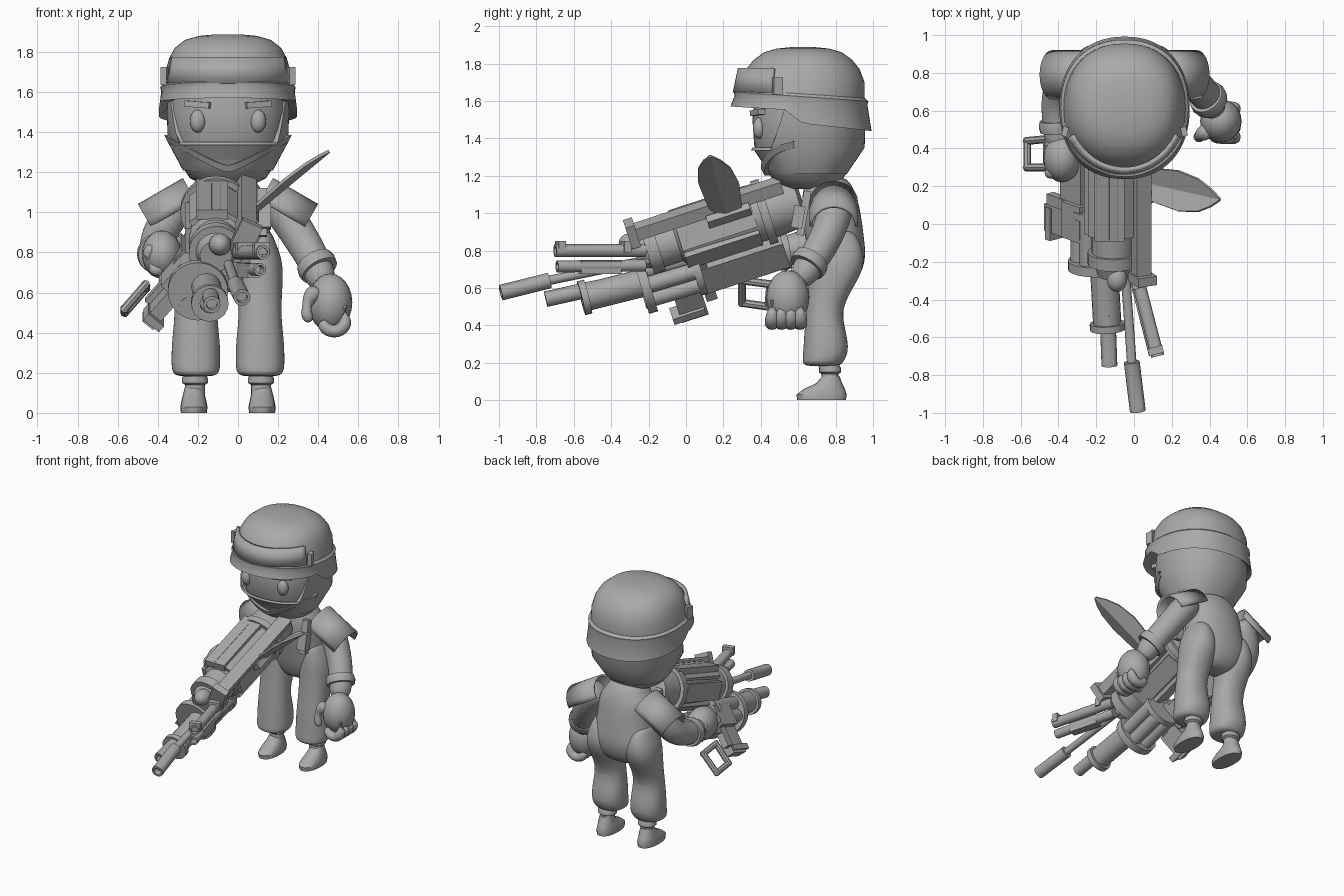
import bpy
import bmesh
from math import sin, cos, pi, radians, copysign, sqrt
from mathutils import Vector, Euler

default_cube = bpy.data.objects.get("Cube")
if default_cube:
    bpy.data.objects.remove(default_cube, do_unlink=True)

# Single plain grey for the whole figure
GREY = (.4, .4, .4, 1)
material = bpy.data.materials.new("plain grey")
material.use_nodes = True
material.diffuse_color = GREY
material.node_tree.nodes["Principled BSDF"].inputs["Base Color"].default_value = GREY

MIDDLE = -.05            # the body stands a little off centre
TILT = radians(18)       # downward slope of the weapon
ROLL = radians(40)       # sideways roll of the side weapon


def finish(name, bm, smooth=True, subdivide=False, thickness=None):
    """Turn a bmesh into a shaded object with its modifiers."""
    bmesh.ops.recalc_face_normals(bm, faces=bm.faces)
    mesh = bpy.data.meshes.new(name)
    bm.to_mesh(mesh)
    bm.free()
    mesh.materials.append(material)
    if smooth:
        for polygon in mesh.polygons:
            polygon.use_smooth = True
        mesh.set_sharp_from_angle(angle=radians(35))
    obj = bpy.data.objects.new(name, mesh)
    bpy.context.collection.objects.link(obj)
    if thickness:
        obj.modifiers.new("thickness", 'SOLIDIFY').thickness = thickness
    if subdivide:
        modifier = obj.modifiers.new("rounding", 'SUBSURF')
        modifier.levels = modifier.render_levels = 2


def loft(name, sections, closed=True, caps=True, **options):
    """Bridge point rows into a skin."""
    bm = bmesh.new()
    rows = [[bm.verts.new(point) for point in row] for row in sections]
    for low, high in zip(rows, rows[1:]):
        count = len(low)
        for i in range(count if closed else count - 1):
            j = (i + 1) % count
            bm.faces.new((low[i], low[j], high[j], high[i]))
    if closed and caps:
        bm.faces.new(rows[0][::-1])
        bm.faces.new(rows[-1])
    finish(name, bm, **options)


def oval(cx, cy, rx, ry, height, sides=24, power=.9):
    """Level rounded outline; height is a number or a rule of y."""
    points = []
    for i in range(sides):
        c, s = cos(2 * pi * i / sides), sin(2 * pi * i / sides)
        x = cx + rx * copysign(abs(c) ** power, c)
        y = cy + ry * copysign(abs(s) ** power, s)
        points.append(Vector((x, y, height(y) if callable(height) else height)))
    return points


def stack(name, cx, layers, sides=16, **options):
    """Body part from level layers: height, centre y, half width, half depth."""
    loft(name, [oval(cx, cy, rx, ry, z, sides) for z, cy, rx, ry in layers], **options)


def ring(centre, direction, radius, sides):
    turn = direction.to_track_quat('Z', 'Y')
    return [Vector(centre) + turn @ Vector((radius * cos(2 * pi * i / sides),
            radius * sin(2 * pi * i / sides), 0)) for i in range(sides)]


def lathe(name, start, end, profile, sides=20):
    """Turned part along a line; profile holds fraction and radius."""
    start, end = Vector(start), Vector(end)
    loft(name, [ring(start.lerp(end, t), end - start, r, sides) for t, r in profile])


def barrel(name, start, end, radius, flange=0):
    lip = radius + flange
    lathe(name, start, end, [(0, radius), (.9, radius), (.9, lip), (1, lip),
                             (1, radius * .65), (.85, radius * .65)])


def limb(name, path, sides=12):
    """Soft tube through points with their own radii."""
    points = [Vector(p[:3]) for p in path]
    rows = []
    for i, p in enumerate(points):
        along = points[min(i + 1, len(points) - 1)] - points[max(i - 1, 0)]
        rows.append(ring(p, along, path[i][3], sides))
    loft(name, rows, subdivide=True)


def box(name, centre, size, rotation=(0, 0, 0)):
    """Box rolled about y first, then tilted about x."""
    bm = bmesh.new()
    bmesh.ops.create_cube(bm, size=1)
    turn = Euler(rotation, 'YXZ').to_matrix()
    for v in bm.verts:
        v.co = Vector(centre) + turn @ Vector([a * b for a, b in zip(v.co, size)])
    finish(name, bm, smooth=False)


def ball(name, centre, radii):
    bm = bmesh.new()
    bmesh.ops.create_uvsphere(bm, u_segments=20, v_segments=12, radius=1)
    for v in bm.verts:
        v.co = Vector(centre) + Vector([a * b for a, b in zip(v.co, radii)])
    finish(name, bm)


# Torso with neck
stack("torso", MIDDLE, [(.6, .8, .1, .07), (.66, .81, .19, .125), (.76, .81, .235, .155),
      (.84, .8, .228, .158), (.95, .78, .205, .165), (1.07, .77, .21, .155), (1.15, .76, .14, .13),
      (1.2, .74, .12, .11)], subdivide=True)

# Head, hood around the face and chin strap
stack("head", MIDDLE, [(1.13, .68, .11, .12), (1.17, .65, .19, .18), (1.24, .65, .235, .225),
      (1.36, .655, .29, .29), (1.5, .65, .3, .295), (1.64, .65, .29, .28)], sides=32)


def hood_edge(y):
    return 1.335 + .22 * min(1, max(0, (y - .455) / .07))


loft("hood", [oval(MIDDLE, .655, .225, .205, 1.21, 64), oval(MIDDLE, .655, .3, .3, 1.35, 64),
              oval(MIDDLE, .655, .307, .307, hood_edge, 64),
              oval(MIDDLE, .655, .287, .287, hood_edge, 64)], caps=False)


def strap_row(lift, spread):
    """Line on the jaw from temple to chin to temple."""
    row = []
    for i in range(25):
        s = (i - 12) / 12
        z = 1.2 + .15 * abs(s) ** 1.5 + lift
        reach = .225 + spread + .5 * (z - 1.2)
        x = s * .97 * reach
        row.append(Vector((MIDDLE + x, .655 - sqrt(reach ** 2 - x ** 2), z)))
    return row


loft("chin_strap", [strap_row(0, -.03), strap_row(0, .01), strap_row(.035, .01), strap_row(.035, -.03)],
     closed=False)

# Helmet with stepped brim and front plate


def brim(y):
    if y < .53:
        return 1.57 - (y - .24) * .06
    if y < .62:
        return 1.55 - (y - .53) * .75
    return 1.48 - (y - .62) * .11


def ridge(y):
    return 1.65 - (y - .24) * .07


HELMET_Y = .615
shell = [oval(MIDDLE, HELMET_Y + .02, .3, .32, lambda y: brim(y) + .03, 64),
         oval(MIDDLE, HELMET_Y, .345, .377, brim, 64),
         oval(MIDDLE, HELMET_Y, .333, .355, lambda y: ridge(y) - .02, 64),
         oval(MIDDLE, HELMET_Y, .338, .36, ridge, 64),
         oval(MIDDLE, HELMET_Y, .322, .34, lambda y: ridge(y) + .015, 64)]
for z, rx, ry in ((1.7, .312, .33), (1.77, .293, .303), (1.82, .265, .263),
                  (1.86, .215, .208), (1.88, .145, .14), (1.888, .06, .06)):
    shell.append(oval(MIDDLE, HELMET_Y + .01, rx, ry, z, 64))
loft("helmet", shell)


def plate_row(rx, ry, z):
    angles = [radians(-154 + 128 * i / 24) for i in range(25)]
    return [Vector((MIDDLE + rx * cos(a), HELMET_Y + ry * sin(a), z)) for a in angles]


loft("helmet_plate", [plate_row(.343, .365, 1.645), plate_row(.317, .338, 1.775)], closed=False, thickness=.025)

# Paired parts: face, legs, shoulder pads and straps
for side, label in ((1, "left"), (-1, "right")):
    def place(offset):
        return MIDDLE + side * offset

    ball(label + "_eye", (place(.15), .392, 1.455), (.04, .035, .057))
    box(label + "_eyebrow", (place(.15), .382, 1.538), (.13, .04, .03), (0, side * radians(-4), side * radians(20)))
    box(label + "_helmet_clip", (place(.315), .49, 1.68), (.03, .05, .09), (0, 0, side * radians(15)))
    stack(label + "_trouser_leg", place(.16), [(.18, .73, .09, .09), (.2, .73, .122, .112),
          (.26, .75, .125, .125), (.36, .745, .122, .115), (.47, .735, .108, .095), (.58, .765, .11, .115),
          (.68, .8, .118, .145), (.77, .808, .112, .15), (.86, .8, .075, .13), (.92, .79, .05, .09)],
          subdivide=True)
    stack(label + "_sock", place(.165), [(.08, .77, .05, .05), (.14, .77, .05, .045),
          (.15, .77, .065, .06), (.17, .77, .065, .06), (.2, .76, .055, .05)])
    stack(label + "_foot", place(.17), [(0, .725, .065, .13), (.03, .725, .068, .135),
          (.06, .74, .062, .11), (.09, .765, .055, .07), (.13, .775, .045, .045)], sides=20)
    # curved shoulder pad
    normal = Vector((side * .5, 0, .86)) * .13
    rows = []
    for x, z in ((.16, 1.06), (.385, .93)):
        rows.append([Vector((place(x), .79 + .13 * cos(pi * i / 12), z)) + normal * sin(pi * i / 12)
                     for i in range(13)])
    loft(label + "_shoulder_pad", rows, closed=False, thickness=.015)
    box(label + "_chest_strap", (place(.17), .63, 1), (.05, .04, .24), (radians(-10), 0, 0))
    box(label + "_strap_buckle", (place(.18), .6, .98), (.07, .06, .12), (radians(-10), 0, 0))

# Left arm hanging, loosely curled hand
limb("left_arm", [(.15, .8, 1.08, .08), (.21, .8, 1.03, .1), (.27, .78, .94, .095),
                  (.34, .73, .83, .09), (.4, .66, .72, .085), (.43, .59, .62, .07)])
lathe("left_cuff", (.38, .675, .755), (.407, .645, .71), [(0, .08), (0, .095), (.5, .102), (1, .097), (1, .07)])
ball("left_palm", (.46, .545, .55), (.11, .115, .145))
for i in range(4):
    y = .46 + .05 * i
    limb("left_finger", [(.53, y, .54, .038), (.55, y, .47, .042), (.515, y, .405, .042),
                         (.445, y, .405, .04), (.41, y, .46, .03)], sides=8)
limb("left_thumb", [(.4, .5, .62, .05), (.35, .47, .57, .046), (.335, .46, .5, .041), (.36, .46, .45, .027)], sides=8)

# Right arm reaching forward to the grip
limb("right_arm", [(-.25, .8, 1.08, .08), (-.32, .8, 1.02, .1), (-.39, .75, .9, .095),
                   (-.41, .64, .82, .09), (-.4, .5, .79, .085), (-.39, .38, .79, .075)])
lathe("right_cuff", (-.405, .55, .8), (-.4, .49, .79), [(0, .08), (0, .095), (.5, .102), (1, .097), (1, .07)])
ball("right_palm", (-.38, .35, .79), (.1, .13, .12))
for i in range(4):
    y = .27 + .05 * i
    limb("right_finger", [(-.42, y, .84, .033), (-.46, y, .78, .038), (-.44, y, .72, .038),
                          (-.37, y, .7, .033)], sides=8)


def gun(x, forward, up):
    """Weapon frame: sideways, along the barrel and above its axis."""
    return Vector((x - .11, .43 - forward * cos(TILT) - up * sin(TILT),
                   1.01 - forward * sin(TILT) + up * cos(TILT)))


# Main weapon housing with bands, panels and top rail
lathe("weapon_housing", gun(0, -.2, 0), gun(0, .74, 0),
      [(0, .1), (.02, .14), (.2, .15), (.2, .178), (.25, .178), (.25, .15), (.73, .14), (.75, .115),
       (.86, .115), (.86, .135), (.93, .135), (.93, .1), (1, .08)], sides=24)
for i in range(6):
    turn = radians(30 + 60 * i)
    box("housing_panel", gun(.14 * sin(turn), .28, .14 * cos(turn)), (.13, .42, .03), (TILT, turn, 0))
box("top_rail", gun(.15, .3, .11), (.085, .84, .07), (TILT, radians(25), 0))
box("rail_end", gun(.155, .72, .11), (.11, .05, .13), (TILT, radians(25), 0))
box("top_cover", gun(-.02, .25, .14), (.16, .5, .05), (TILT, 0, 0))

# Revolving drum with its launcher tube
front, back = Vector((-.2, -.24, .605)), Vector((-.2, .08, .7))
lathe("drum_core", back, front, [(0, .07), (0, .135), (.12, .135), (.12, .075), (.85, .075),
                                 (.85, .15), (1, .15), (1, .06)], sides=28)
for i in range(6):
    shift = Vector((cos(i * pi / 3), 0, sin(i * pi / 3))) * .09
    lathe("drum_chamber", back + shift, front + shift, [(.05, .046), (.95, .046)], sides=14)
barrel("launcher_tube", (-.16, -.2, .635), (-.14, -.56, .545), .075, .018)
barrel("launcher_muzzle", (-.14, -.48, .6), (-.13, -.75, .54), .042)

# Slim barrel with a thick end piece
barrel("slim_barrel", (-.05, -.2, .75), (-.01, -.76, .635), .025)
barrel("slim_barrel_end", (-.012, -.73, .64), (.02, -.99, .575), .042)

# Twin side barrels with sights
barrel("upper_side_barrel", (0, -.22, .8), (.125, -.7, .8), .035)
barrel("lower_side_barrel", (-.01, -.22, .72), (.11, -.69, .715), .032)
box("side_barrel_block", (.05, -.46, .71), (.06, .22, .07), (0, 0, radians(15)))
for y, x in ((-.67, .115), (-.32, .03)):
    box("side_sight", (x, y, .82), (.08, .04, .06), (0, 0, radians(15)))
ball("weapon_ball", (-.09, -.29, .84), (.055, .07, .055))

# Creased leaf fin
base, tip = Vector((.05, .22, .98)), Vector((.45, .13, 1.31))
lift = Vector((-.62, 0, .78))
leaf = []
for t, half in ((0, .07), (.2, .09), (.5, .105), (.75, .085), (.9, .045), (1, .004)):
    middle = base.lerp(tip, t)
    leaf.append([middle + Vector((0, k * half, 0)) + lift * abs(k) * half * .3 for k in (-1, 0, 1)])
loft("leaf_fin", leaf, closed=False, smooth=False, thickness=.015)
box("fin_mount", (.06, .23, .985), (.08, .24, .04), (TILT, radians(-30), 0))

# Rolled side weapon with magazine and loop handle
box("side_weapon_body", (-.3, .3, .73), (.1, .48, .17), (TILT, ROLL, 0))
box("side_weapon_receiver", (-.29, .02, .68), (.12, .2, .15), (TILT, ROLL, 0))
box("magazine", (-.385, .02, .53), (.07, .15, .2), (TILT, ROLL, 0))
box("magazine_base", (-.42, .01, .475), (.1, .18, .04), (TILT, ROLL, 0))
box("side_bracket", (-.4, .12, .6), (.05, .06, .14), (TILT, ROLL, 0))
corners = [Vector(p) for p in ((-.46, .3, .64), (-.565, .3, .52), (-.565, .44, .5), (-.46, .45, .62))]
for i, corner in enumerate(corners):
    lathe("loop_handle_bar", corner, corners[(i + 1) % 4], [(-.08, .021), (1.08, .021)], sides=8)
